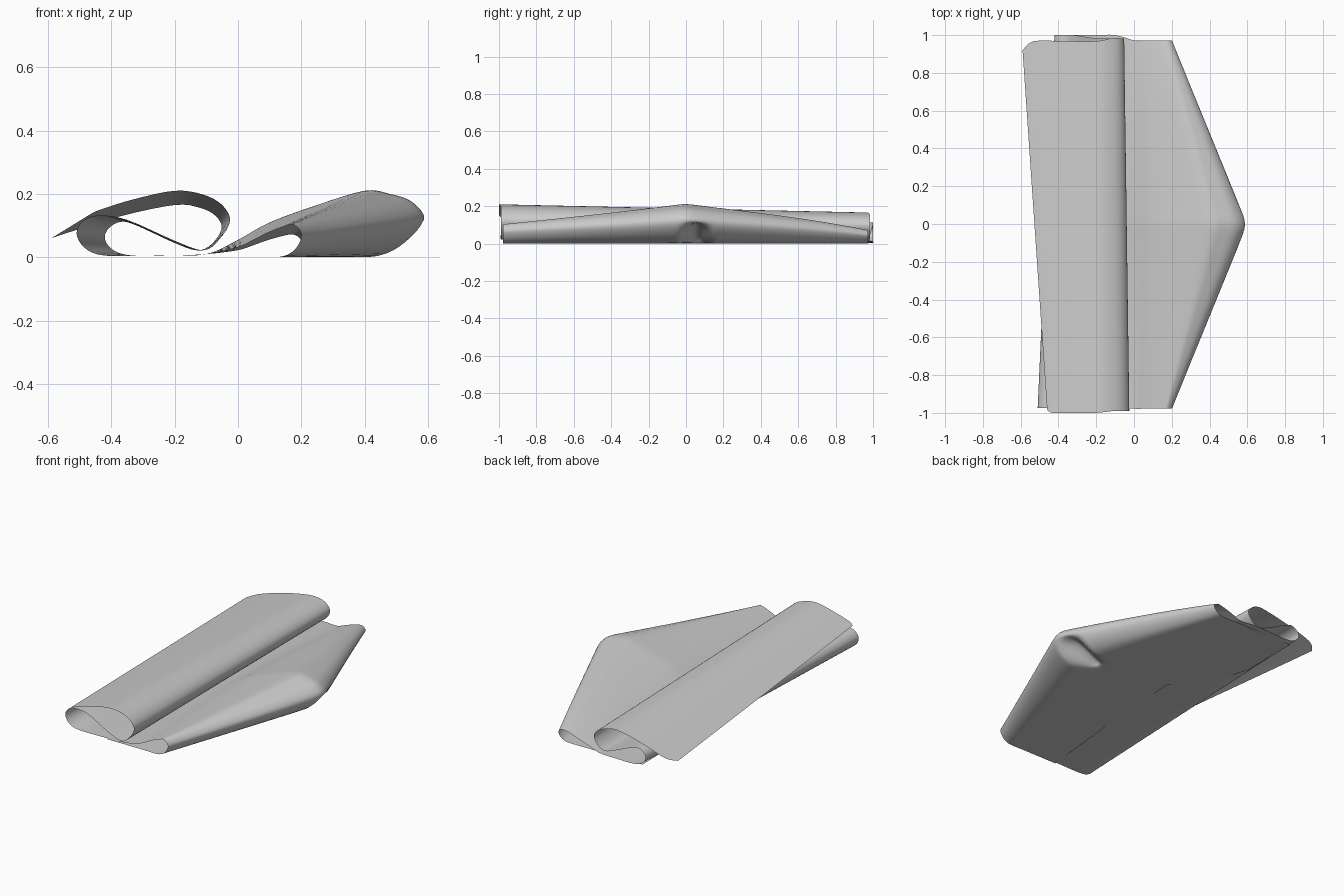
import bpy
import bmesh
from mathutils import Vector

if "Cube" in bpy.data.objects:
    bpy.data.objects.remove(bpy.data.objects["Cube"])

ROWS, STEPS = 80, 4

# Right pointed fold: profile at the middle (nose) and at the two ends
NOSE = [(.45, .004), (.54, .05), (.588, .12), (.55, .175), (.48, .2),
        (.40, .21), (.25, .165), (.1, .11), (0, .055)]
END = [(.13, .001), (.175, .02), (.2, .06), (.195, .085), (.18, .1),
       (.16, .102), (.1, .08), (.05, .055), (0, .032)]

# Left zigzag roll: base layer, wrap, inner layer, front loop, top layer
ROLL_FRONT = [(-.1, .01), (-.25, .005), (-.42, .005), (-.485, .03), (-.51, .075), (-.49, .115),
              (-.44, .132), (-.35, .118), (-.2, .052), (-.11, .022), (-.06, .055),
              (-.025, .115), (-.05, .165), (-.11, .198), (-.2, .21), (-.33, .183),
              (-.43, .152), (-.46, .14)]
ROLL_BACK = [(-.1, .01), (-.22, .005), (-.33, .005), (-.39, .02), (-.42, .055), (-.41, .09),
             (-.37, .112), (-.32, .1), (-.2, .045), (-.13, .022), (-.085, .04),
             (-.052, .09), (-.07, .13), (-.12, .156), (-.2, .165), (-.37, .13),
             (-.53, .08), (-.59, .06)]

# Edge of the flap tucked underneath, as (position along y, x)
FLAP_EDGE = [(-1, -.22), (-.5, -.17), (.15, -.13), (.4, -.32), (.6, -.38), (1, -.38)]


def lerp(a, b, f):
    return a + (b - a) * f


def edge_x(t):
    for (a, xa), (b, xb) in zip(FLAP_EDGE, FLAP_EDGE[1:]):
        if t <= b:
            return lerp(xa, xb, (t - a) / (b - a))
    return FLAP_EDGE[-1][1]


def section(t):
    """Control points of the folded sheet at t in -1..1."""
    a = min(1, ((t * t + .0009) ** .5 - .03) / .97)
    # the fold flattens towards the back end
    flat = 1 - .3 * max(0, t) ** 4
    right = [Vector((lerp(p[0], q[0], a), 0, lerp(p[1], q[1], a ** .9) * flat))
             for p, q in zip(NOSE, END)]
    flap = [Vector((lerp(edge_x(t), right[0].x, f), 0, .001)) for f in (0, .4, .75)]
    # tuck where the two flaps meet just below the nose
    g = max(0, 1 - abs(t - .06) / .09)
    right[0] += Vector((-.12, 0, .03)) * g
    right[1] += Vector((-.06, 0, .06)) * g
    pts = flap + right
    n = len(pts)
    f = (t + 1) / 2
    pts += [Vector((lerp(p[0], q[0], f), 0, lerp(p[1], q[1], f)))
            for p, q in zip(ROLL_FRONT, ROLL_BACK)]
    m = len(pts)
    # the ends of the layers are slightly skewed, with rounded free corners
    for i, p in enumerate(pts):
        if i < n:
            lo, hi = -.978, .972
        elif i < n + 8:
            lo, hi = -.975, 1.0
        else:
            lo, hi = -.99, .983
        if i >= m - 4:
            lo, hi = -1.0, .968
        if i == m - 1:
            lo, hi = -.985, .92
        p.y = lerp(lo, hi, f)
    return pts


def smooth(pts):
    """Catmull-Rom through the control points."""
    out = []
    for i in range(len(pts) - 1):
        p0, p1, p2 = pts[max(i - 1, 0)], pts[i], pts[i + 1]
        p3 = pts[min(i + 2, len(pts) - 1)]
        for k in range(STEPS):
            u = k / STEPS
            v = .5 * (2 * p1 + (p2 - p0) * u + (2 * p0 - 5 * p1 + 4 * p2 - p3) * u * u
                      + (3 * p1 - p0 - 3 * p2 + p3) * u ** 3)
            v.z = max(v.z, 0)
            out.append(v)
    return out + [pts[-1]]


# Folded sheet lofted along y
bm = bmesh.new()
grid = [[bm.verts.new(p) for p in smooth(section(-1 + 2 * r / ROWS))] for r in range(ROWS + 1)]
for a, b in zip(grid, grid[1:]):
    for i in range(len(a) - 1):
        bm.faces.new((a[i], a[i + 1], b[i + 1], b[i]))
mesh = bpy.data.meshes.new("folded_sheet")
bm.to_mesh(mesh)
bm.free()
mesh.shade_smooth()
sheet = bpy.data.objects.new("folded_sheet", mesh)
bpy.context.collection.objects.link(sheet)
